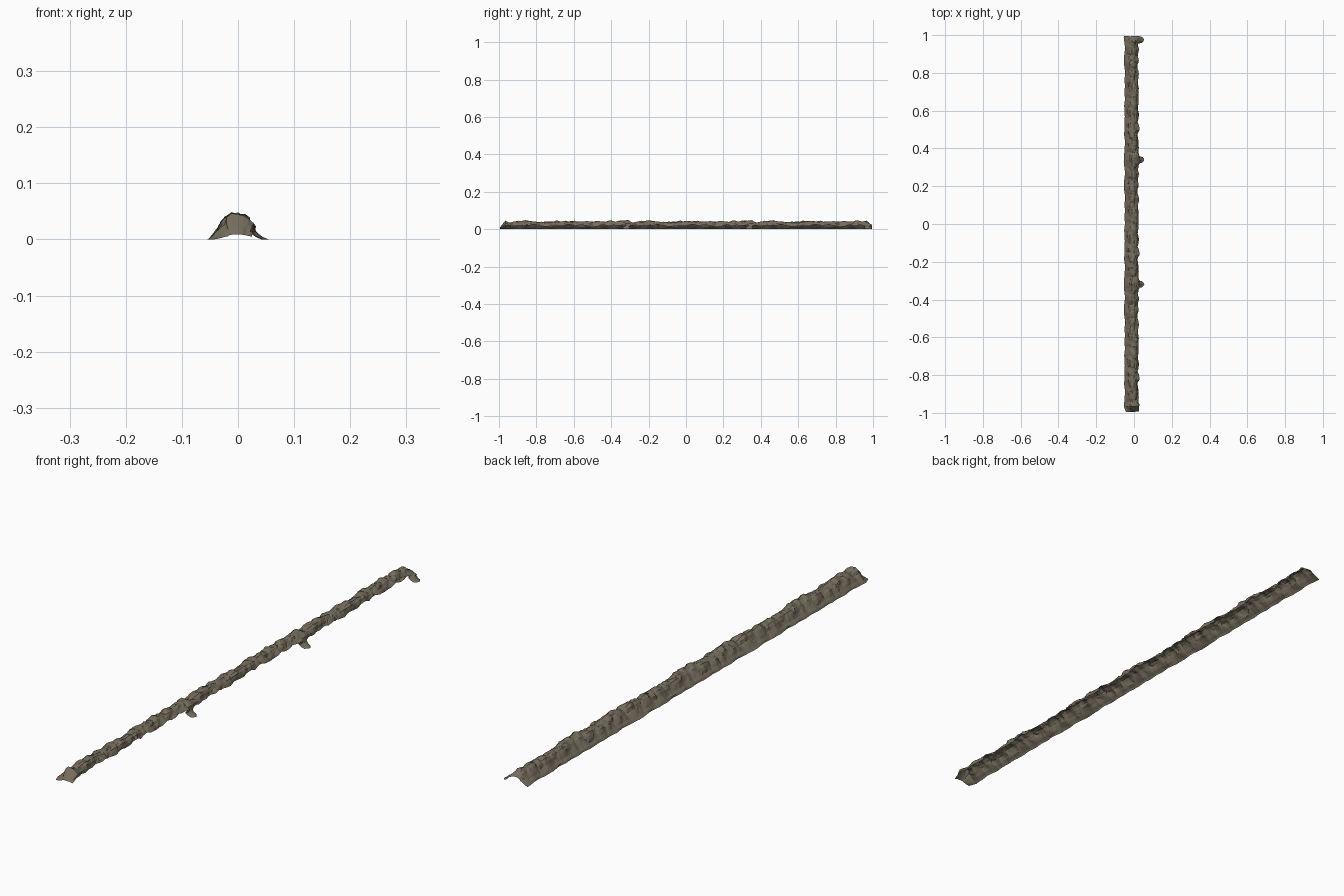
import bpy, bmesh, math
from mathutils import Vector, noise

if "Cube" in bpy.data.objects:
    bpy.data.objects.remove(bpy.data.objects["Cube"])

PERIOD = 0.66                      # the rock pattern repeats three times
LEGS = (-0.32, 0.34, 0.975)        # where a flap of rock reaches the ground on the right
NY = 200

# cross-section (x, z): left foot, slope, crest, broken right edge
PROFILE = [(-0.052, 0), (-0.046, 0.006), (-0.038, 0.013), (-0.032, 0.021), (-0.026, 0.029),
           (-0.019, 0.036), (-0.010, 0.041), (0.000, 0.042), (0.009, 0.040),
           (0.016, 0.034), (0.021, 0.027), (0.024, 0.020)]
FLAP = [(0.033, 0.014), (0.042, 0.006), (0.053, 0.0)]

rock = bpy.data.materials.new("grey brown rock")
rock.diffuse_color = (0.18, 0.155, 0.112, 1)
rock.use_nodes = True
rock.node_tree.nodes["Principled BSDF"].inputs["Base Color"].default_value = rock.diffuse_color


def lump(y, s, size):
    """Rounded boulder pattern, periodic along the ridge: about -0.5 .. 0.5"""
    a = 2 * math.pi * y / PERIOD
    r = PERIOD / (2 * math.pi)
    p = Vector((r * math.cos(a), r * math.sin(a), s)) / size
    return 0.5 - noise.voronoi(p)[0][0]


def ridge_point(j, y):
    x, z = PROFILE[j]
    a, b = PROFILE[max(j - 1, 0)], PROFILE[min(j + 1, len(PROFILE) - 1)]
    n = Vector((a[1] - b[1], 0, b[0] - a[0])).normalized()
    s = j * 0.01
    d = 0.018 * lump(y, s, 0.045) + 0.007 * lump(y, s + 3, 0.02)
    w = min(1, j / 4)
    yy = y + 0.008 * w * lump(y, s + 7, 0.03)
    x += n.x * d * w
    z += n.z * d * w
    if j == 0:                                   # wavy foot line
        x += 0.012 * lump(y, 9, 0.08)
    if j >= 10:                                  # ragged lower edge
        z += 0.016 * lump(y, 5, 0.035) * (j - 9) / 2
    # ends of the ridge run down to the ground
    e = min(1, (1.0 - abs(y)) / 0.035)
    if y < 0:
        z *= 0.08 + 0.92 * e
        x *= 0.75 + 0.25 * e
    else:
        z *= 0.45 + 0.55 * e
    return Vector((x, max(-0.995, min(0.995, yy)), min(0.055, max(0, z))))


bm = bmesh.new()
rows = []
for i in range(NY + 1):
    y = -0.995 + 1.99 * i / NY
    rows.append([bm.verts.new(ridge_point(j, y)) for j in range(len(PROFILE))])

# ridge shell, open below and on the right
for a, b in zip(rows, rows[1:]):
    for j in range(len(PROFILE) - 1):
        bm.faces.new((a[j], a[j + 1], b[j + 1], b[j]))

# flaps that run down to the ground
for yl in LEGS:
    cols = [r for i, r in enumerate(rows) if abs(-0.995 + 1.99 * i / NY - yl) < 0.023]
    prev = None
    for r in cols:
        y = r[-1].co.y
        t = abs(y - yl) / 0.023
        col = [r[-1]]
        for k, (x, z) in enumerate(FLAP):
            co = Vector((x - 0.012 * t * t + 0.006 * lump(y, k + 12, 0.02),
                         yl + (y - yl) * (1 - 0.12 * k),
                         max(0, z + 0.006 * lump(y, k + 15, 0.02)) if k < 2 else 0))
            co.x = min(co.x, 0.057)
            col.append(bm.verts.new(co))
        if prev:
            for k in range(len(FLAP)):
                bm.faces.new((prev[k], prev[k + 1], col[k + 1], col[k]))
        prev = col

bmesh.ops.triangulate(bm, faces=bm.faces[:], quad_method='SHORT_EDGE')
bmesh.ops.recalc_face_normals(bm, faces=bm.faces[:])
if sum(f.normal.z * f.calc_area() for f in bm.faces) < 0:
    bmesh.ops.reverse_faces(bm, faces=bm.faces[:])

mesh = bpy.data.meshes.new("rock_ridge")
bm.to_mesh(mesh)
bm.free()
mesh.materials.append(rock)
ridge = bpy.data.objects.new("rock_ridge", mesh)
bpy.context.collection.objects.link(ridge)
